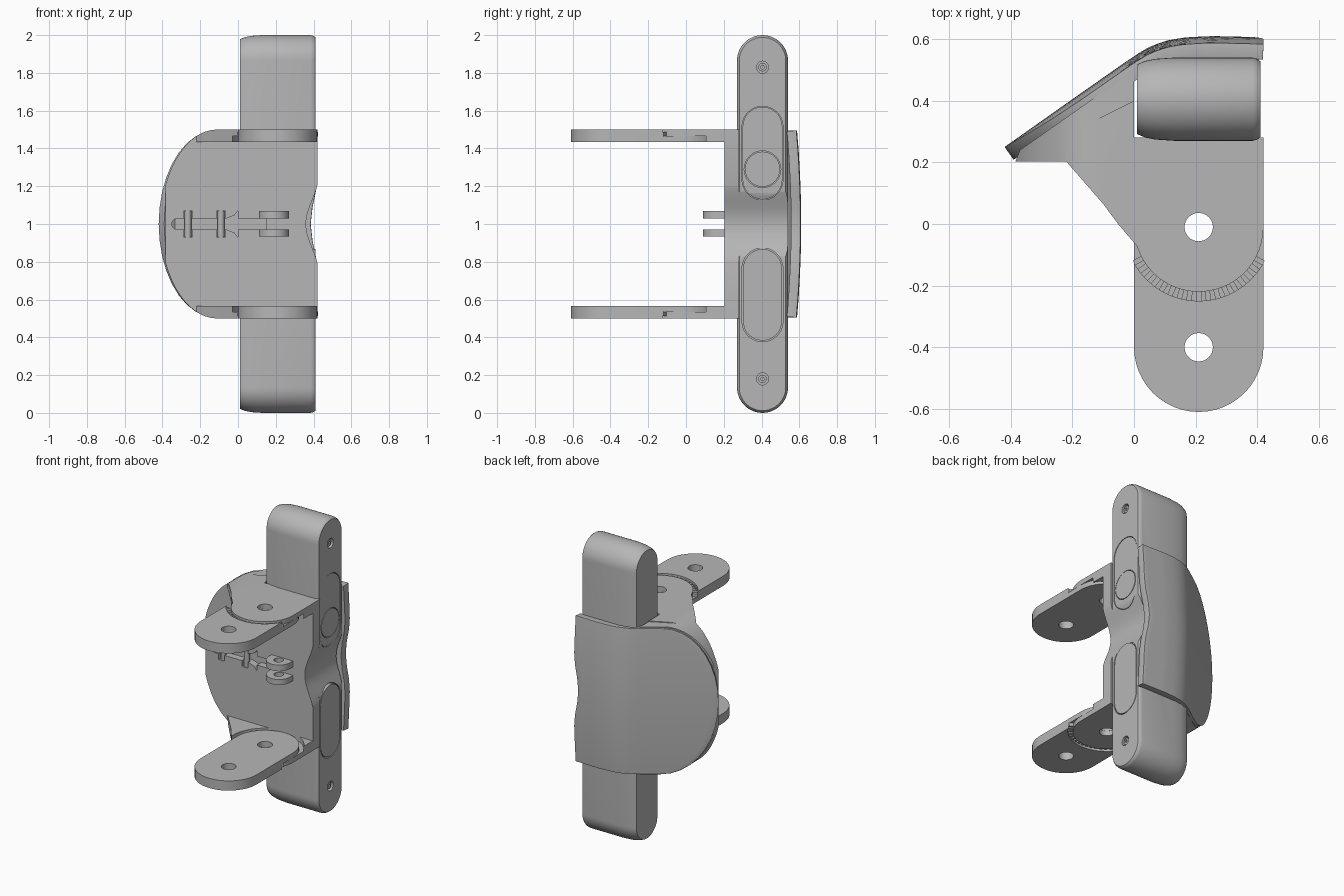
import bpy, bmesh
from math import sin, cos, pi, radians
from mathutils import Matrix

if "Cube" in bpy.data.objects:
    bpy.data.objects.remove(bpy.data.objects["Cube"])

gray = bpy.data.materials.new("plain_gray")
gray.use_nodes = True
gray.diffuse_color = (0.47, 0.47, 0.47, 1)
gray.node_tree.nodes["Principled BSDF"].inputs["Base Color"].default_value = (0.47, 0.47, 0.47, 1)


def add(name, bm):
    bmesh.ops.recalc_face_normals(bm, faces=bm.faces)
    me = bpy.data.meshes.new(name)
    bm.to_mesh(me)
    bm.free()
    me.materials.append(gray)
    ob = bpy.data.objects.new(name, me)
    bpy.context.collection.objects.link(ob)
    return ob


def activate(ob):
    bpy.ops.object.select_all(action='DESELECT')
    ob.select_set(True)
    bpy.context.view_layer.objects.active = ob


def smooth(ob, angle=30):
    activate(ob)
    bpy.ops.object.shade_smooth_by_angle(angle=radians(angle))


AXES = {'x': lambda u, v, w: (w, u, v),
        'y': lambda u, v, w: (u, w, v),
        'z': lambda u, v, w: (u, v, w)}


def loft(name, axis, rings):
    """Closed solid through rings given as (points, height along axis)."""
    bm = bmesh.new()
    loops = [[bm.verts.new(AXES[axis](u, v, w)) for u, v in pts] for pts, w in rings]
    n = len(loops[0])
    for a, b in zip(loops, loops[1:]):
        for i in range(n):
            bm.faces.new((a[i], a[(i + 1) % n], b[(i + 1) % n], b[i]))
    bm.faces.new(loops[0])
    bm.faces.new(loops[-1])
    return add(name, bm)


def prism(name, pts, axis, lo, hi):
    return loft(name, axis, [(pts, lo), (pts, hi)])


def arc(cx, cy, r, a0, a1, n=24):
    return [(cx + r * cos(radians(a0 + (a1 - a0) * i / n)),
             cy + r * sin(radians(a0 + (a1 - a0) * i / n))) for i in range(n + 1)]


def disc(cx, cy, r, n=32):
    return arc(cx, cy, r, 0, 360 * (n - 1) / n, n - 1)


def stadium(c, lo, hi, r):
    return arc(c, hi, r, 0, 180) + arc(c, lo, r, 180, 360)


def rect(x0, x1, y0, y1):
    return [(x0, y0), (x1, y0), (x1, y1), (x0, y1)]


def boolean(ob, cutter, op='DIFFERENCE', keep=False):
    m = ob.modifiers.new("cut", 'BOOLEAN')
    m.operation, m.object, m.solver = op, cutter, 'EXACT'
    activate(ob)
    bpy.ops.object.modifier_apply(modifier=m.name)
    if not keep:
        bpy.data.objects.remove(cutter)


def bump(z, half=0.25):
    s = min(abs(z - 1) / half, 1)
    return 0.5 * (1 + cos(pi * s))


def left_edge(t):
    return -0.12 - 0.3 * max(0, 1 - t * t) ** 0.5


# Shared cutters: saddle at the waist, and rounded side outline
waist = [(0.425 - 0.065 * bump(0.75 + i / 48), 0.75 + i / 48) for i in range(25)]
saddle = prism("saddle_cutter", [(0.6, 0.75)] + waist + [(0.6, 1.25)], 'y', -0.1, 0.9)
ts = [-cos(pi * i / 40) for i in range(41)]
outline = prism("outline_cutter", [(0.6, 0.5)] + [(left_edge(t) + 0.01, 1 + t / 2) for t in ts]
                + [(0.6, 1.5)], 'y', -0.9, 0.9)

# Main bar: long rounded block with softened ends
sections = [(0.01, 0.022), (0.035, 0.011), (0.07, 0.004), (0.13, 0),
            (0.385, 0), (0.4, 0.004), (0.41, 0.012)]
bar = loft("main_bar", 'x', [(stadium(0.405, 0.135, 1.865, 0.135 - d), x) for x, d in sections])
for lo, hi in ((0.485, 0.765), (1.235, 1.515)):
    boolean(bar, prism("slot_cutter", stadium(0.405, lo, hi, 0.108), 'x', 0.385, 0.5))
for z in (0.18, 1.83):
    boolean(bar, prism("screw_cutter", disc(0.405, z, 0.032), 'x', 0.385, 0.5))
boolean(bar, saddle, keep=True)
smooth(bar)

# Side panels, round button and screws on the bar
smooth(prism("lower_panel", stadium(0.405, 0.485, 0.765, 0.102), 'x', 0.35, 0.409))
panel = prism("upper_panel", stadium(0.405, 1.235, 1.515, 0.105), 'x', 0.35, 0.408)
boolean(panel, prism("button_cutter", disc(0.405, 1.29, 0.097), 'x', 0.395, 0.5))
boolean(panel, saddle, keep=True)
smooth(panel)
button = prism("round_button", disc(0.405, 1.29, 0.093), 'x', 0.37, 0.409)
boolean(button, saddle, keep=True)
smooth(button)
for tag, z in (("lower", 0.18), ("upper", 1.83)):
    screw = prism(tag + "_screw", disc(0.405, z, 0.022), 'x', 0.38, 0.402)
    boolean(screw, prism("drive_cutter", disc(0.405, z, 0.01, 6), 'x', 0.39, 0.42))
    smooth(screw)

# Back shell: curved sheet with thickness and rounded rim
PROFILE = [(-0.42, 0.25), (-0.2, 0.405), (-0.1, 0.475), (0, 0.545), (0.05, 0.575),
           (0.1, 0.594), (0.16, 0.605), (0.25, 0.61), (0.42, 0.606)]


def back_y(x):
    for (x0, y0), (x1, y1) in zip(PROFILE, PROFILE[1:]):
        if x <= x1:
            return y0 + (y1 - y0) * (x - x0) / (x1 - x0)
    return PROFILE[-1][1]


bm = bmesh.new()
rows = []
ROWS, COLS = 18, 26
for i in range(ROWS + 1):
    t = -cos(pi * i / ROWS)
    z = 1 + t * 0.495
    x0, x1 = left_edge(t), 0.42 - 0.035 * bump(z)
    xs = [x0 + (x1 - x0) * j / COLS for j in range(COLS + 1)]
    rows.append([bm.verts.new((x, back_y(x) - 0.022 * t * t, z)) for x in xs])
for a, b in zip(rows, rows[1:]):
    for j in range(COLS):
        bm.faces.new((a[j], b[j], b[j + 1], a[j + 1]))
for f in bm.faces:
    f.normal_update()
shell = add("back_shell", bm)
if shell.data.polygons[0].normal.y < 0:
    shell.data.flip_normals()
m = shell.modifiers.new("thickness", 'SOLIDIFY')
m.thickness, m.offset = 0.05, -1
m = shell.modifiers.new("rim", 'BEVEL')
m.width, m.segments, m.limit_method, m.angle_limit = 0.012, 3, 'ANGLE', radians(45)
activate(shell)
for name in ("thickness", "rim"):
    bpy.ops.object.modifier_apply(modifier=name)
smooth(shell, 40)

# Front wall with the side filling, grooved across the middle
wall = prism("front_wall", [(-0.385, 0.203), (0.42, 0.203), (0.42, 0.28), (0, 0.28),
                            (0, 0.5), (-0.37, 0.24)], 'z', 0.505, 1.495)
boolean(wall, outline, 'INTERSECT', keep=True)
boolean(wall, saddle, keep=True)
upper = [(0.15, 0.03), (0, 0.03), (0, 0.07), (-0.02, 0.045), (-0.06, 0.03)]
groove = [(x, 1 + d) for x, d in upper] + arc(-0.32, 1, 0.03, 90, 270, 12) \
    + [(x, 1 - d) for x, d in reversed(upper)]
boolean(wall, prism("groove_cutter", groove, 'y', 0.1, 0.25))
for x in (-0.265, -0.09):
    boolean(wall, prism("pin_cutter", rect(x - 0.023, x + 0.023, 0.93, 1.07), 'y', 0.1, 0.23))
smooth(wall)
for tag, x in (("outer", -0.265), ("inner", -0.09)):
    smooth(prism(tag + "_pin", disc(x, 0.226, 0.018, 16), 'z', 0.93, 1.07))

# Paired lugs with a pin hole
for tag, lo, hi in (("lower", 0.935, 0.972), ("upper", 1.028, 1.07)):
    lug = prism(tag + "_lug", arc(0.19, 0.17, 0.08, 180, 360) + [(0.27, 0.23), (0.11, 0.23)],
                'z', lo, hi)
    boolean(lug, prism("lug_hole", disc(0.19, 0.165, 0.03), 'z', 0.9, 1.1))
    smooth(lug)

# Upper hinge plate, swinging tab and ratchet teeth
HX, HY = 0.21, -0.01
plate = prism("upper_hinge_plate", arc(HX, HY, 0.21, 360, 197) +
              [(-0.05, -0.002), (-0.1, 0.065), (-0.22, 0.203), (-0.2, 0.3), (0, 0.4),
               (0, 0.28), (0.42, 0.28)], 'z', 1.433, 1.5)
boolean(plate, prism("seat_cutter", disc(HX, HY, 0.24, 48), 'z', 1.4, 1.467))
boolean(plate, outline, 'INTERSECT', keep=True)
tab = prism("upper_tab", stadium(HX, -0.4, HY, 0.21), 'z', 1.433, 1.499)
boolean(tab, prism("step_cutter", disc(HX, HY, 0.24, 48), 'z', 1.466, 1.6))
for y in (HY, -0.4):
    hole = prism("hole_cutter", disc(HX, y, 0.046), 'z', 1.3, 1.6)
    boolean(plate, hole, keep=True)
    boolean(tab, hole)
bm = bmesh.new()
for i in range(17):
    a = radians(209 + 122 * i / 16)
    mat = Matrix.Translation((HX + 0.223 * cos(a), HY + 0.223 * sin(a), 1.474)) \
        @ Matrix.Rotation(a, 4, 'Z') @ Matrix.Diagonal((0.034, 0.017, 0.024, 1))
    bmesh.ops.create_cube(bm, size=1, matrix=mat)
teeth = add("upper_teeth", bm)

# Mirror the hinge parts to the lower end
flip = Matrix.Translation((0, 0, 2)) @ Matrix.Diagonal((1, 1, -1, 1))
for ob in (plate, tab, teeth):
    smooth(ob)
    me = ob.data.copy()
    me.transform(flip)
    me.flip_normals()
    low = bpy.data.objects.new(ob.name.replace("upper", "lower"), me)
    bpy.context.collection.objects.link(low)

for cutter in (saddle, outline):
    bpy.data.objects.remove(cutter)
